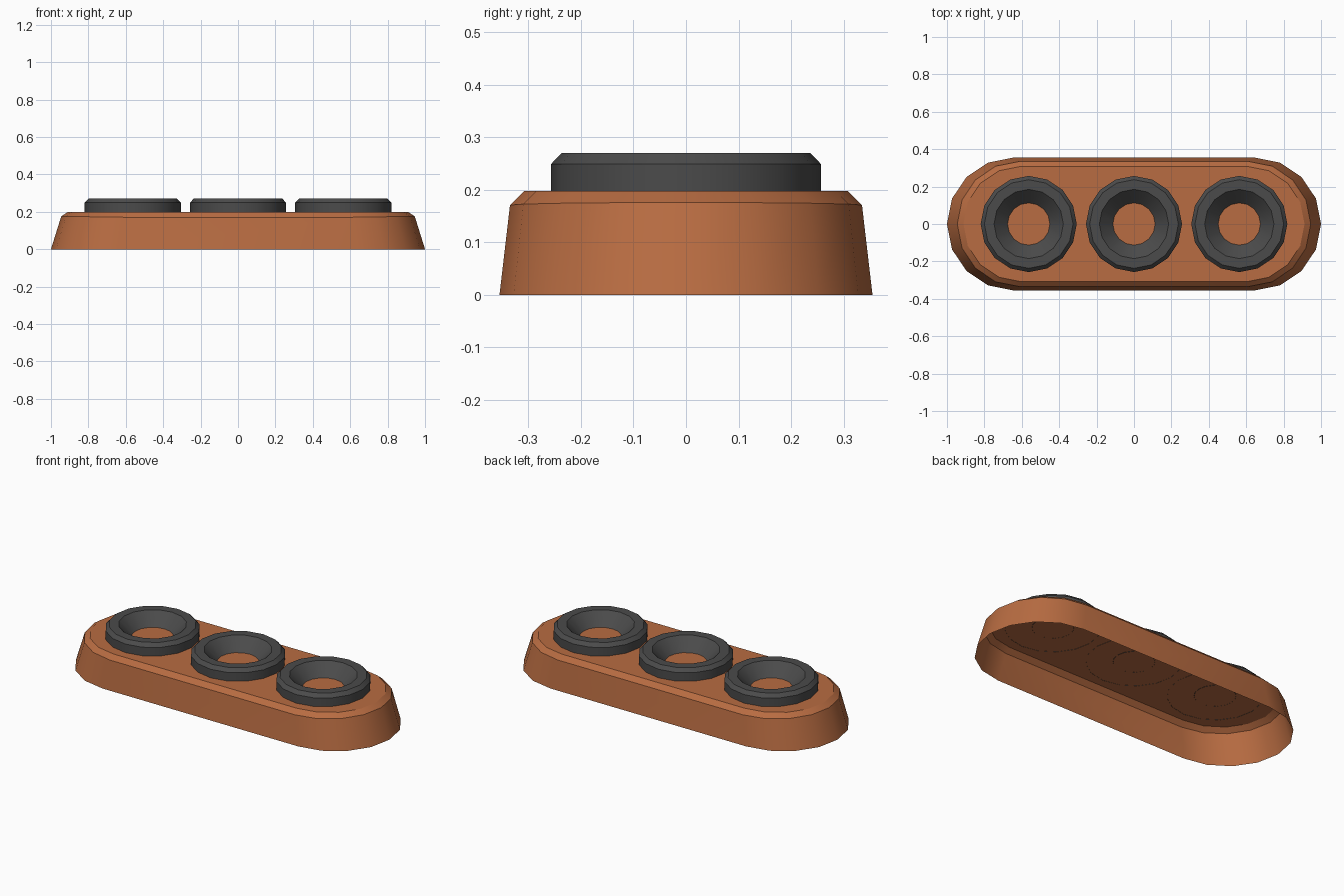
import bpy
import bmesh
from math import cos, sin, pi, radians

if "Cube" in bpy.data.objects:
    bpy.data.objects.remove(bpy.data.objects["Cube"])


def material(name, rgb):
    mat = bpy.data.materials.new(name)
    mat.use_nodes = True
    mat.diffuse_color = (*rgb, 1)
    bsdf = mat.node_tree.nodes["Principled BSDF"]
    bsdf.inputs["Base Color"].default_value = (*rgb, 1)
    bsdf.inputs["Roughness"].default_value = 0.8
    return mat


def loft(name, loops, mat, location=(0, 0, 0), cap=False):
    """Skin a stack of closed loops, optionally closing the last one."""
    bm = bmesh.new()
    rows = [[bm.verts.new(p) for p in loop] for loop in loops]
    for low, high in zip(rows, rows[1:]):
        n = len(low)
        for i in range(n):
            j = (i + 1) % n
            bm.faces.new((low[i], low[j], high[j], high[i]))
    if cap:
        bm.faces.new(rows[-1])
    mesh = bpy.data.meshes.new(name)
    bm.to_mesh(mesh)
    bm.free()
    mesh.materials.append(mat)
    obj = bpy.data.objects.new(name, mesh)
    obj.location = location
    bpy.context.collection.objects.link(obj)
    bpy.ops.object.select_all(action="DESELECT")
    obj.select_set(True)
    bpy.context.view_layer.objects.active = obj
    bpy.ops.object.shade_smooth_by_angle(angle=radians(30))
    return obj


def stadium(half_straight, radius, z, end_rise=0.0, steps=8):
    """Rounded-end outline; end_rise lifts the rim toward the tips."""
    points = []
    for side in (1, -1):
        for i in range(steps + 1):
            a = -pi / 2 + pi * i / steps
            points.append((side * (half_straight + radius * cos(a)),
                           side * radius * sin(a),
                           z + end_rise * cos(a)))
    return points


def circle(radius, z, sides=16):
    return [(radius * cos(2 * pi * i / sides), radius * sin(2 * pi * i / sides), z)
            for i in range(sides)]


copper = material("copper_orange", (0.48, 0.15, 0.054))
charcoal = material("charcoal_grey", (0.07, 0.07, 0.07))

# Hollow tapered base with a chamfered rim and open underside
loft("base_shell", [stadium(0.645, 0.355, 0),
                    stadium(0.61, 0.335, 0.171, 0.005),
                    stadium(0.604, 0.308, 0.198)], copper, cap=True)

# Three collars with chamfered outer edges and funnel-shaped openings
profile = [(0.257, 0.197), (0.257, 0.249), (0.237, 0.27),
           (0.185, 0.27), (0.112, 0.197)]
for name, x in (("right_collar", -0.563), ("middle_collar", 0), ("left_collar", 0.563)):
    loft(name, [circle(r, z) for r, z in profile], charcoal, (x, 0, 0))
